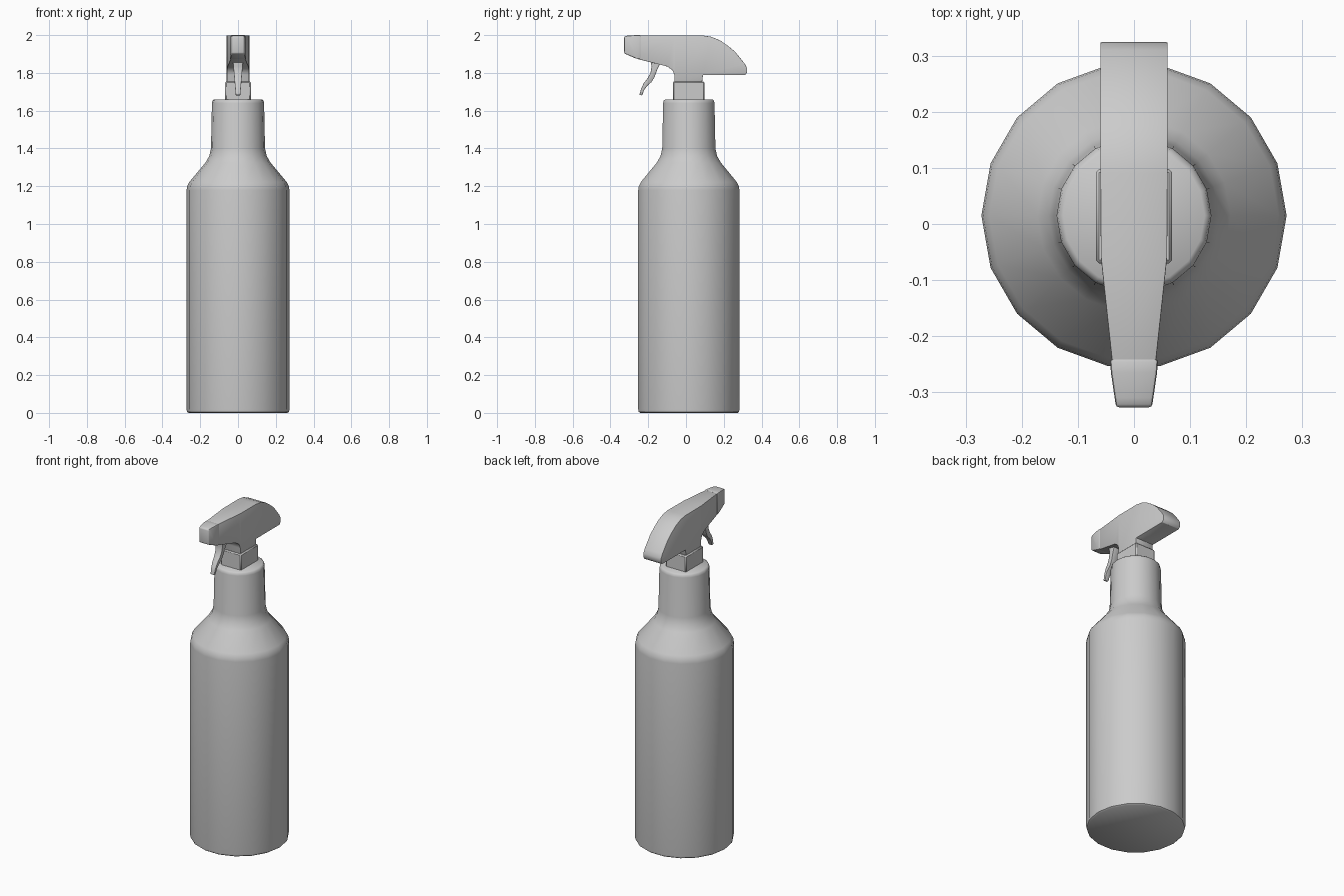
import bpy, bmesh, math
from mathutils import Vector

if "Cube" in bpy.data.objects:
    bpy.data.objects.remove(bpy.data.objects["Cube"])


def finish(name, bm, angle=40):
    bmesh.ops.recalc_face_normals(bm, faces=bm.faces)
    me = bpy.data.meshes.new(name)
    bm.to_mesh(me)
    bm.free()
    ob = bpy.data.objects.new(name, me)
    bpy.context.collection.objects.link(ob)
    bpy.ops.object.select_all(action='DESELECT')
    ob.select_set(True)
    bpy.context.view_layer.objects.active = ob
    bpy.ops.object.shade_smooth_by_angle(angle=math.radians(angle))
    return ob


def bevel_sharp(bm, width, segments, limit=50):
    bmesh.ops.recalc_face_normals(bm, faces=bm.faces)
    edges = [e for e in bm.edges
             if len(e.link_faces) == 2 and e.calc_face_angle(0) > math.radians(limit)]
    bmesh.ops.bevel(bm, geom=edges, offset=width, segments=segments,
                    profile=0.5, affect='EDGES', clamp_overlap=True)


def lathe(name, profile, sides, cy):
    bm = bmesh.new()
    rings = []
    for r, z in profile:
        rings.append([bm.verts.new((r * math.cos(2 * math.pi * i / sides),
                                    cy + r * math.sin(2 * math.pi * i / sides), z))
                      for i in range(sides)])
    for a, b in zip(rings, rings[1:]):
        for i in range(sides):
            j = (i + 1) % sides
            bm.faces.new((a[i], a[j], b[j], b[i]))
    bm.faces.new(rings[0])
    bm.faces.new(rings[-1])
    return finish(name, bm)


def side_prism(name, outline, half_width, bevel, segments=2, cuts=()):
    """Extrude a (y, z) outline across x; half_width(y, z) shapes the taper."""
    bm = bmesh.new()
    left = [bm.verts.new((-1, y, z)) for y, z in outline]
    right = [bm.verts.new((1, y, z)) for y, z in outline]
    n = len(outline)
    bm.faces.new(left)
    bm.faces.new(right)
    for i in range(n):
        j = (i + 1) % n
        bm.faces.new((left[i], left[j], right[j], right[i]))
    for co, no in cuts:
        bmesh.ops.bisect_plane(bm, geom=bm.verts[:] + bm.edges[:] + bm.faces[:],
                               plane_co=Vector(co), plane_no=Vector(no))
    for v in bm.verts:
        v.co.x *= half_width(v.co.y, v.co.z)
    bevel_sharp(bm, bevel, segments)
    return finish(name, bm)


# Bottle body with shoulder and neck
lathe("bottle", [(0.262, 0), (0.270, 0.006), (0.272, 0.018), (0.272, 1.18),
                 (0.269, 1.20), (0.258, 1.222), (0.172, 1.325), (0.152, 1.36),
                 (0.143, 1.40), (0.138, 1.64), (0.135, 1.653), (0.126, 1.66)], 18, 0.015)

# Square collar between neck and head
side_prism("collar", [(-0.07, 1.65), (0.098, 1.65), (0.098, 1.755), (-0.07, 1.755)],
           lambda y, z: 0.068, 0.006, 1)

# Spray head, tapering toward the nozzle
head = [(-0.255, 1.998), (0.09, 1.998), (0.135, 1.991), (0.18, 1.972), (0.22, 1.945),
        (0.26, 1.912), (0.31, 1.85), (0.323, 1.826), (0.324, 1.803), (0.312, 1.788),
        (0.09, 1.788), (0.085, 1.75), (-0.062, 1.75), (-0.062, 1.79), (-0.072, 1.815),
        (-0.10, 1.834), (-0.255, 1.873)]
side_prism("spray_head", head,
           lambda y, z: 0.06 - 0.021 * max(0, (-0.06 - y) / 0.195) - 0.001 * (y < 0),
           0.006, 2, [((0, -0.0601, 0), (0, 1, 0))])

# Nozzle tip
side_prism("nozzle", [(-0.327, 1.903), (-0.327, 1.992), (-0.31, 1.997), (-0.265, 2.0),
                      (-0.24, 2.0), (-0.24, 1.872), (-0.265, 1.876)],
           lambda y, z: 0.032 + 0.011 * min(1, (y + 0.327) / 0.075), 0.006)

# Curved trigger, thin at the bottom
trigger = [(-0.19, 1.875), (-0.182, 1.835), (-0.188, 1.80), (-0.203, 1.772),
           (-0.224, 1.745), (-0.238, 1.715), (-0.247, 1.683), (-0.232, 1.681),
           (-0.221, 1.71), (-0.205, 1.732), (-0.182, 1.752), (-0.167, 1.777),
           (-0.153, 1.815), (-0.13, 1.865)]
side_prism("trigger", trigger, lambda y, z: 0.012 + 0.016 * (z - 1.68) / 0.195, 0.003, 2)
